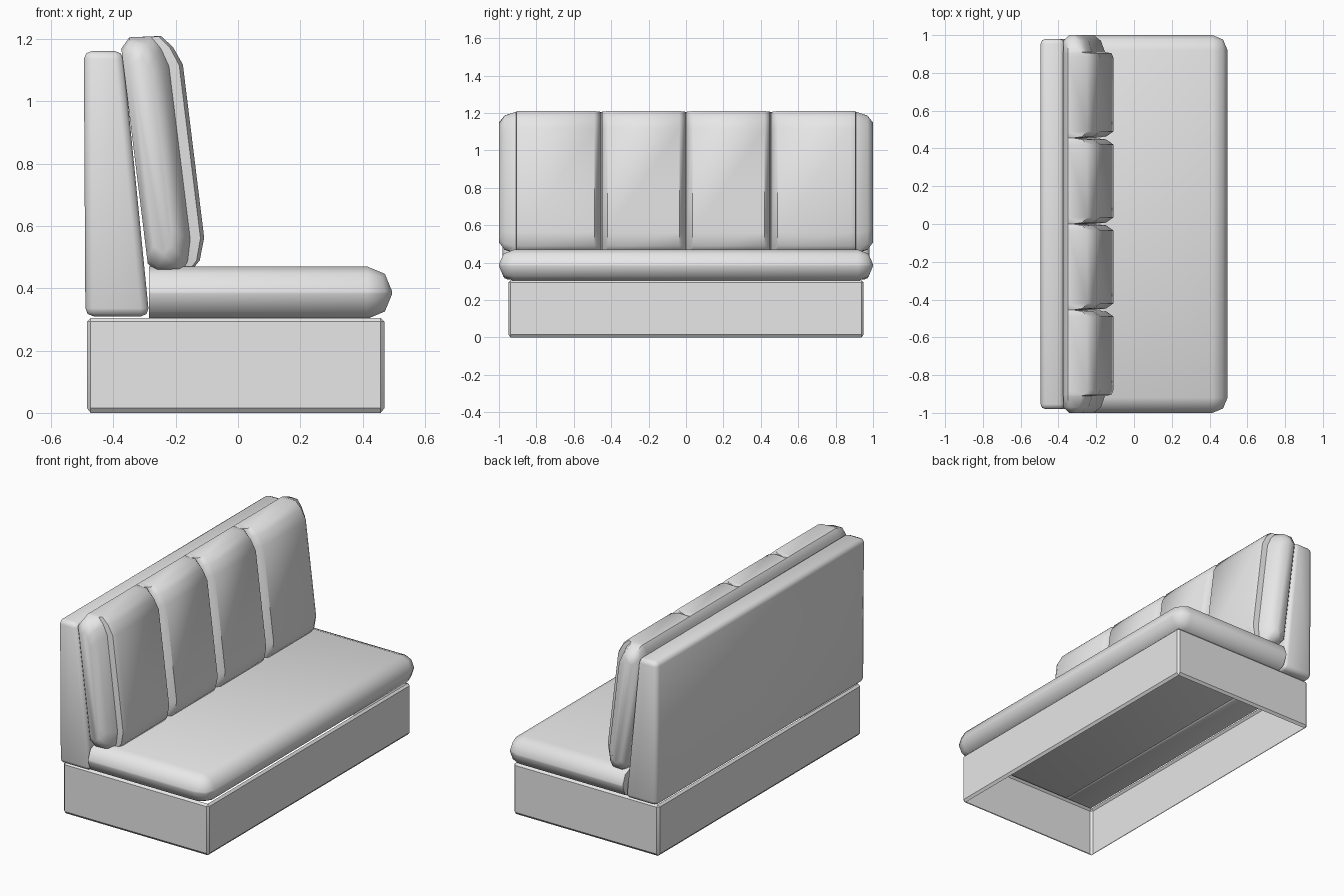
import bpy
import bmesh

cube = bpy.data.objects.get("Cube")
if cube:
    bpy.data.objects.remove(cube, do_unlink=True)

grey = bpy.data.materials.new("plain grey")
grey.use_nodes = True
grey.diffuse_color = (0.8, 0.8, 0.8, 1)
grey.node_tree.nodes["Principled BSDF"].inputs["Base Color"].default_value = (0.8, 0.8, 0.8, 1)


def finish(bm, name, angle):
    """Turn a bmesh into a smooth-shaded object."""
    bmesh.ops.recalc_face_normals(bm, faces=bm.faces)
    mesh = bpy.data.meshes.new(name)
    bm.to_mesh(mesh)
    bm.free()
    mesh.materials.append(grey)
    obj = bpy.data.objects.new(name, mesh)
    bpy.context.collection.objects.link(obj)
    bpy.ops.object.select_all(action="DESELECT")
    obj.select_set(True)
    bpy.context.view_layer.objects.active = obj
    bpy.ops.object.shade_smooth_by_angle(angle=angle)
    return obj


def loft(rings):
    """Skin a row of equal-length rings and cap both ends."""
    bm = bmesh.new()
    rows = [[bm.verts.new(p) for p in ring] for ring in rings]
    n = len(rows[0])
    for a, b in zip(rows, rows[1:]):
        for i in range(n):
            j = (i + 1) % n
            bm.faces.new((a[i], a[j], b[j], b[i]))
    bm.faces.new(rows[0])
    bm.faces.new(rows[-1])
    bmesh.ops.recalc_face_normals(bm, faces=bm.faces)
    return bm


def prism(profile, half):
    """Extrude an x-z profile along the width."""
    return loft([[(x, y, z) for x, z in profile] for y in (-half, half)])


def round_edges(bm, width, segments, edges=None):
    bmesh.ops.bevel(bm, geom=edges or bm.edges[:], offset=width, segments=segments,
                    profile=0.5, affect="EDGES", clamp_overlap=True)


# Base: hollow plinth, open above and below
bm = prism([(-0.485, 0.003), (0.47, 0.003), (0.47, 0.305), (-0.485, 0.305)], 0.95)
round_edges(bm, 0.012, 1)
bm.normal_update()
bmesh.ops.delete(bm, geom=[f for f in bm.faces if abs(f.normal.z) > 0.99], context="FACES")
for v in bm.verts:
    if v.co.z < 0.01:
        v.co.z = 0
finish(bm, "base", 0.6)

# Back panel: upright wedge
bm = prism([(-0.49, 0.31), (-0.285, 0.31), (-0.37, 1.162), (-0.495, 1.162)], 0.98)
round_edges(bm, 0.026, 2)
finish(bm, "back_panel", 0.9)

# Seat cushion: rounded everywhere but its hidden rear end
bm = prism([(-0.285, 0.302), (0.495, 0.302), (0.495, 0.47), (-0.285, 0.47)], 1.0)
rim = [e for e in bm.edges if any(v.co.x > 0 for v in e.verts)]
round_edges(bm, 0.08, 2, rim)
finish(bm, "seat_cushion", 0.9)


# Back cushion: leaning side profile whose depth swells and pinches along the width
def back_ring(y, front, back=0.0, inset=0.0):
    side = [(back, 0.04), (back + 0.03, 0.005), (front * 0.72, 0), (front * 0.88, 0.03),
            (front, 0.1), (front, 0.66), (front * 0.87, 0.72), (front * 0.69, 0.76),
            (back + 0.03, 0.768), (back, 0.735)]
    ring = []
    for d, h in side:
        h = 0.384 + (h - 0.384) * (1 - inset / 0.384)
        ring.append((-0.285 + 0.9925 * d - 0.122 * h, y, 0.44 + 0.122 * d + 0.9925 * h))
    return ring


half = [(0.0, 0.08), (0.007, 0.15), (0.035, 0.19), (0.42, 0.19), (0.448, 0.15),
        (0.455, 0.08), (0.462, 0.15), (0.49, 0.19), (0.88, 0.19), (0.905, 0.178)]
ends = [(0.91, 0.145, 0, 0), (0.97, 0.125, 0, 0.02), (1.0, 0.09, 0.025, 0.06)]
stations = half + ends
mirrored = [(-s[0],) + s[1:] for s in reversed(stations[1:])]
finish(loft([back_ring(*s) for s in mirrored + stations]), "back_cushion", 0.9)
